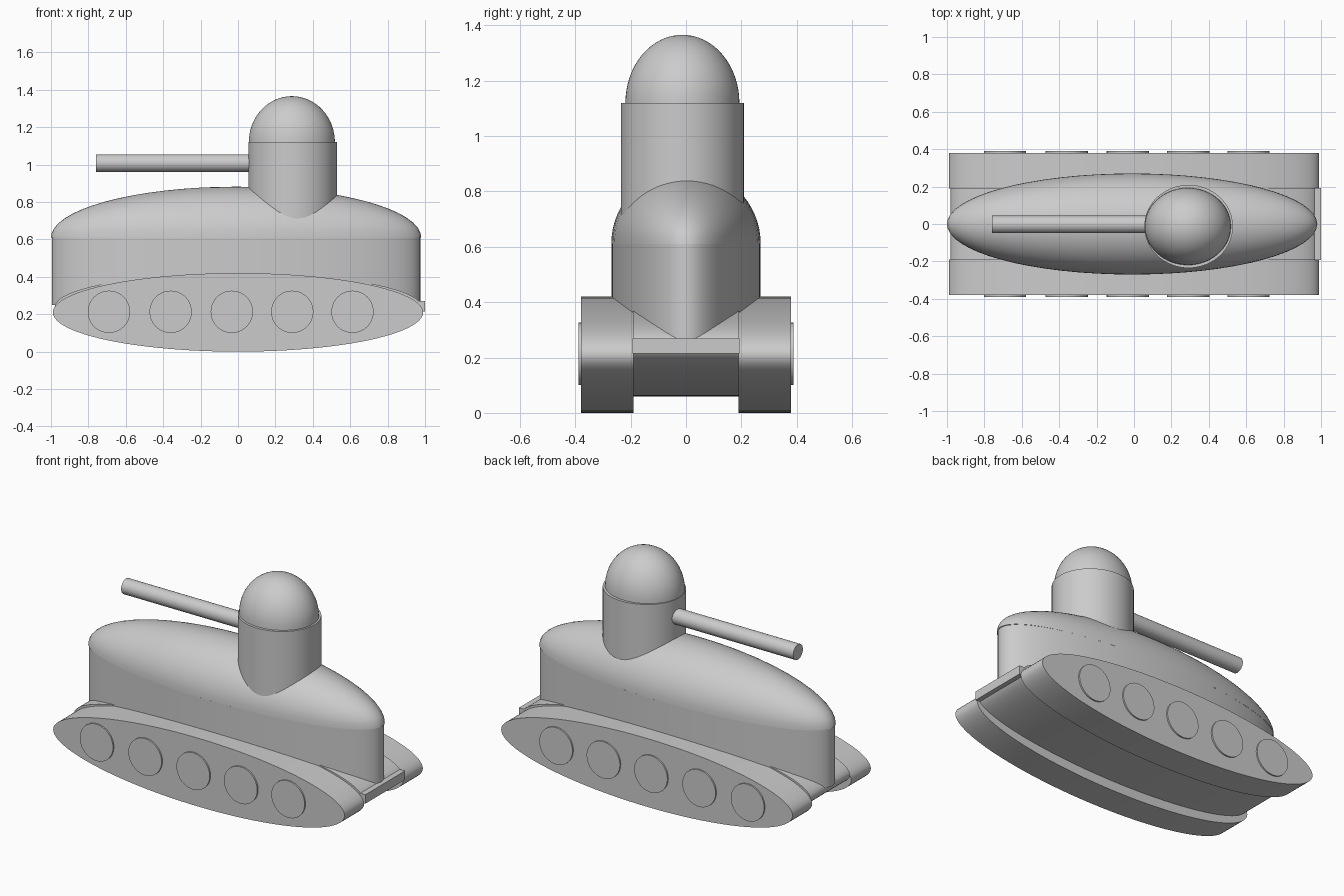
import bpy, bmesh, math

if "Cube" in bpy.data.objects:
    bpy.data.objects.remove(bpy.data.objects["Cube"])


def finish(ob):
    bpy.ops.object.select_all(action='DESELECT')
    ob.select_set(True)
    bpy.context.view_layer.objects.active = ob
    bpy.ops.object.transform_apply(location=False, rotation=True, scale=True)
    bpy.ops.object.shade_smooth_by_angle(angle=math.radians(35))
    return ob


def cylinder(name, loc, half, axis='Z', sides=64):
    """Elliptical cylinder given half sizes along x, y, z."""
    rot = {'X': (0, math.pi / 2, 0), 'Y': (math.pi / 2, 0, 0), 'Z': (0, 0, 0)}[axis]
    bpy.ops.mesh.primitive_cylinder_add(vertices=sides, radius=1, depth=2,
                                        location=loc, rotation=rot)
    ob = bpy.context.object
    ob.name = name
    bpy.ops.object.transform_apply(location=False, rotation=True, scale=True)
    ob.scale = half
    return finish(ob)


def dome(name, loc, half):
    """Upper half of an ellipsoid."""
    bpy.ops.mesh.primitive_uv_sphere_add(segments=64, ring_count=32, radius=1, location=loc)
    ob = bpy.context.object
    ob.name = name
    bm = bmesh.new()
    bm.from_mesh(ob.data)
    bmesh.ops.delete(bm, geom=[v for v in bm.verts if v.co.z < -0.01], context='VERTS')
    bm.to_mesh(ob.data)
    bm.free()
    ob.scale = half
    return finish(ob)


# Tracks and road wheels on both sides
for side, s in (("front", -1), ("back", 1)):
    cylinder(side + "_track", (0, s * 0.285, 0.21), (0.99, 0.095, 0.21), 'Y', 96)
    for i, x in enumerate((-0.69, -0.36, -0.033, 0.29, 0.612)):
        cylinder(f"{side}_wheel_{i + 1}", (x, s * 0.345, 0.213), (0.113, 0.044, 0.113), 'Y', 40)

# Lower hull between the tracks
cylinder("lower_hull", (0, 0, 0.24), (0.98, 0.192, 0.18), 'Y', 96)
bpy.ops.mesh.primitive_cube_add(size=1, location=(0.98, 0, 0.242))
plate = bpy.context.object
plate.name = "end_plate"
plate.scale = (0.04, 0.385, 0.055)
finish(plate)

# Upper hull with rounded deck
cylinder("upper_hull", (-0.01, 0, 0.43), (0.985, 0.27, 0.18), 'Z', 96)
dome("deck", (-0.01, 0, 0.61), (0.99, 0.27, 0.272))

# Turret, cap and gun
cylinder("turret", (0.292, -0.013, 0.87), (0.237, 0.222, 0.25), 'Z')
dome("turret_cap", (0.288, -0.013, 1.12), (0.23, 0.206, 0.246))
cylinder("gun_barrel", (-0.3, -0.002, 1.008), (0.46, 0.047, 0.047), 'X', 32)
